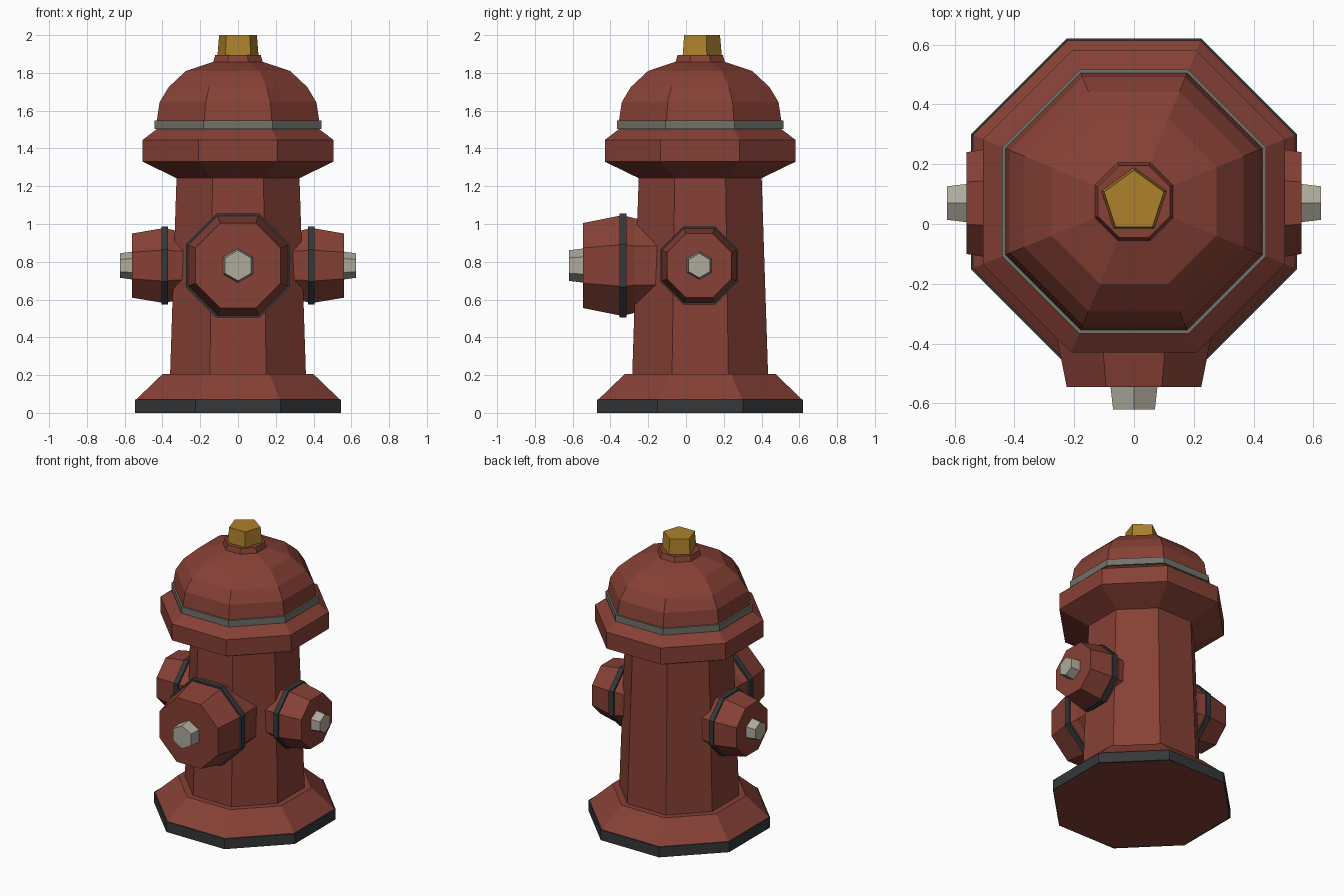
import bpy, bmesh
from math import pi, cos, sin, radians
from mathutils import Matrix

if "Cube" in bpy.data.objects:
    bpy.data.objects.remove(bpy.data.objects["Cube"])


def material(name, rgb):
    m = bpy.data.materials.new(name)
    m.diffuse_color = (*rgb, 1)
    m.use_nodes = True
    m.node_tree.nodes["Principled BSDF"].inputs["Base Color"].default_value = m.diffuse_color
    return m


RED = material("red_paint", (0.24, 0.052, 0.036))
DARK = material("dark_rubber", (0.035, 0.038, 0.042))
STEEL = material("steel", (0.42, 0.40, 0.33))
TRIM = material("dull_trim", (0.17, 0.17, 0.145))
GOLD = material("brass", (0.42, 0.22, 0.025))


def turned(name, profile, mat, frame, sides=8, phase=pi / 8, ring=False):
    """Sweep (apothem, height) points round local z; ring closes the profile on itself."""
    bm = bmesh.new()
    k = 1 / cos(pi / sides)
    loops = [[bm.verts.new((r * k * cos(phase + 2 * pi * i / sides),
                            r * k * sin(phase + 2 * pi * i / sides), z))
              for i in range(sides)] for r, z in profile]
    pairs = list(zip(loops, loops[1:]))
    if ring:
        pairs.append((loops[-1], loops[0]))
    else:
        bm.faces.new(loops[0][::-1])
        bm.faces.new(loops[-1])
    for a, b in pairs:
        for i in range(sides):
            j = (i + 1) % sides
            bm.faces.new((a[i], a[j], b[j], b[i]))
    bm.transform(frame)
    bmesh.ops.recalc_face_normals(bm, faces=bm.faces)
    me = bpy.data.meshes.new(name)
    bm.to_mesh(me)
    bm.free()
    me.materials.append(mat)
    ob = bpy.data.objects.new(name, me)
    bpy.context.collection.objects.link(ob)
    return ob


def band(name, inner, outer, z0, z1, mat, frame):
    turned(name, [(inner, z0), (outer, z0), (outer, z1), (inner, z1)], mat, frame, ring=True)


# Upright barrel axis
axis = Matrix.Translation((0, 0.075, 0))

# Foot with dark edge
turned("foot", [(0.54, 0), (0.54, 0.07), (0.40, 0.205), (0.34, 0.205)], RED, axis)
band("foot_edge", 0.53, 0.545, 0, 0.072, DARK, axis)

# Barrel
turned("barrel", [(0.36, 0.19), (0.325, 1.26)], RED, axis)

# Flange and domed bonnet
turned("bonnet", [(0.32, 1.24), (0.505, 1.33), (0.505, 1.445), (0.42, 1.51), (0.43, 1.545),
                  (0.415, 1.645), (0.367, 1.725), (0.276, 1.81), (0.127, 1.86)], RED, axis)
band("bonnet_band", 0.41, 0.441, 1.503, 1.548, TRIM, axis)

# Top collar and five-sided operating nut
turned("top_collar", [(0.133, 1.85), (0.12, 1.895)], RED, axis)
turned("operating_nut", [(0.093, 1.885), (0.085, 2.0)], GOLD, axis, 5, pi / 2)


# Outlets: neck, cap, gasket band, hex bolt; local z points outward
def outlet(name, frame, neck, cap, gasket, bolt):
    turned(name + "_outlet", neck + cap, RED, frame)
    r, z0, z1 = gasket
    band(name + "_gasket", r - 0.03, r, z0, z1, DARK, frame)
    turned(name + "_bolt", bolt, STEEL, frame, 6, pi / 2)


tip = Matrix.Rotation(pi / 2, 4, 'X')
outlet("front", Matrix.Translation((0, 0, 0.78)) @ tip,
       [(0.25, 0.05), (0.25, 0.27), (0.262, 0.32)], [(0.264, 0.35), (0.225, 0.545)],
       (0.275, 0.315, 0.353), [(0.08, 0.53), (0.07, 0.62)])
for side, angle in (("right", 90), ("left", -90)):
    frame = Matrix.Translation((0, 0.07, 0.78)) @ Matrix.Rotation(radians(angle), 4, 'Z') @ tip
    outlet(side, frame,
           [(0.18, 0.2), (0.185, 0.33), (0.195, 0.375)], [(0.197, 0.4), (0.17, 0.56)],
           (0.206, 0.37, 0.405), [(0.065, 0.55), (0.056, 0.625)])
